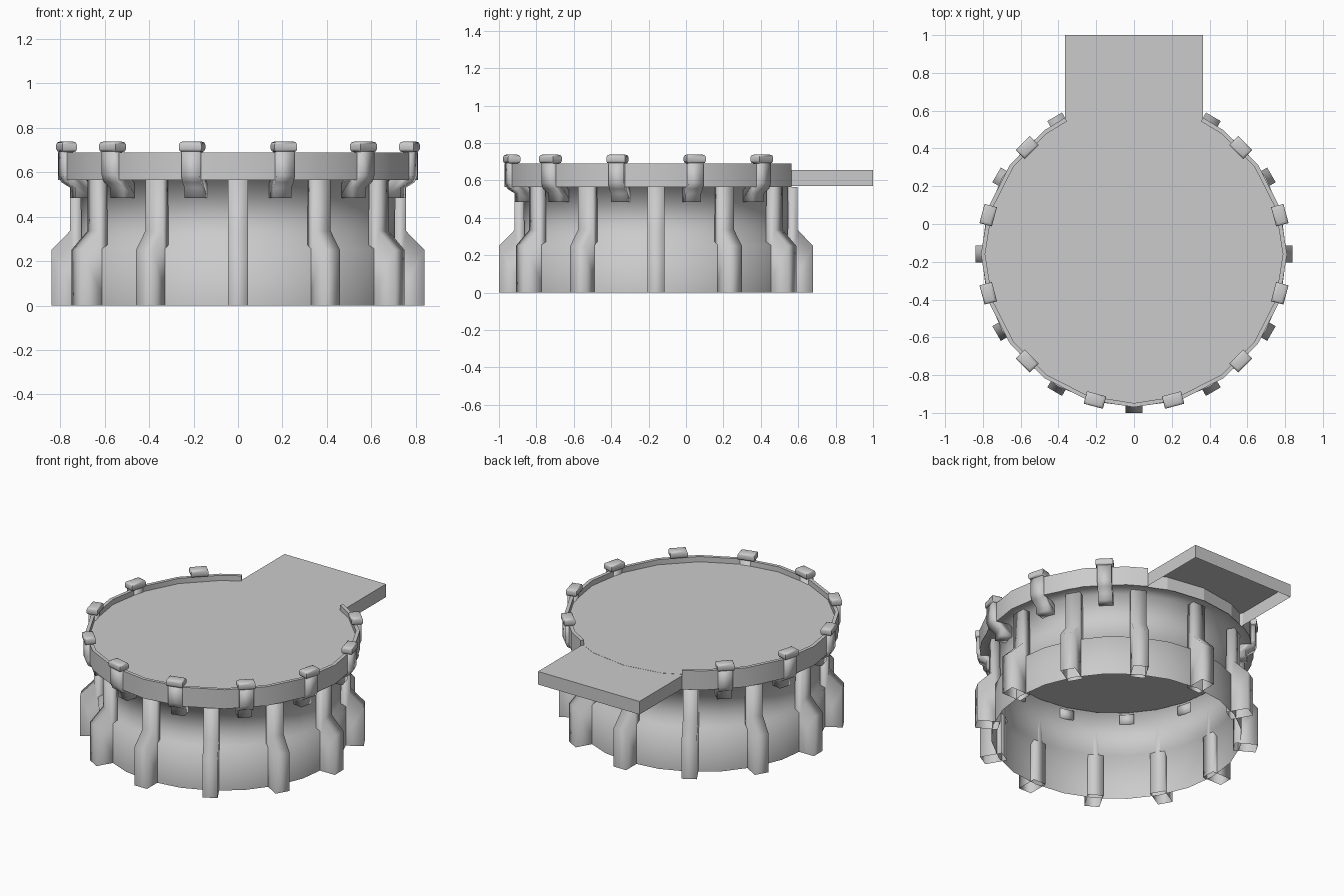
import bpy, bmesh, math
from mathutils import Matrix, Vector

cube = bpy.data.objects.get("Cube")
if cube:
    bpy.data.objects.remove(cube)

CENTRE = Vector((0, -0.16, 0))
HALF_DECK = 0.365          # half width of the landing platform

grey = bpy.data.materials.new("plain_grey")
grey.use_nodes = True
grey.diffuse_color = (0.6, 0.6, 0.6, 1)
grey.node_tree.nodes["Principled BSDF"].inputs["Base Color"].default_value = (0.6, 0.6, 0.6, 1)


def finish(name, bm, smooth=None, location=CENTRE):
    """Turn a bmesh into a named object, optionally smooth below an angle."""
    bmesh.ops.recalc_face_normals(bm, faces=bm.faces)
    mesh = bpy.data.meshes.new(name)
    bm.to_mesh(mesh)
    bm.free()
    mesh.materials.append(grey)
    obj = bpy.data.objects.new(name, mesh)
    obj.location = location
    bpy.context.collection.objects.link(obj)
    if smooth:
        bpy.ops.object.select_all(action="DESELECT")
        obj.select_set(True)
        bpy.context.view_layer.objects.active = obj
        bpy.ops.object.shade_smooth_by_angle(angle=math.radians(smooth))
    return obj


def sweep(profile, angles, solid_arc):
    """Sweep a (radius, height) profile: a capped solid arc, or a full-turn sheet."""
    bm = bmesh.new()
    rings = [[bm.verts.new((r * math.cos(a), r * math.sin(a), z)) for r, z in profile]
             for a in angles]
    n = len(profile)
    pairs = list(zip(rings, rings[1:]))
    if solid_arc:
        bm.faces.new(rings[0])
        bm.faces.new(rings[-1])
    else:
        pairs.append((rings[-1], rings[0]))
    for a, b in pairs:
        for i in range(n if solid_arc else n - 1):
            j = (i + 1) % n
            bm.faces.new((a[i], b[i], b[j], a[j]))
    return bm


def slab(profile, width):
    """Extrude a (radius, height) outline sideways, centred on the radial axis."""
    bm = bmesh.new()
    face = bm.faces.new([bm.verts.new((r, -width / 2, z)) for r, z in profile])
    out = bmesh.ops.extrude_face_region(bm, geom=[face])
    verts = [g for g in out["geom"] if isinstance(g, bmesh.types.BMVert)]
    bmesh.ops.translate(bm, verts=verts, vec=(0, width, 0))
    bmesh.ops.recalc_face_normals(bm, faces=bm.faces)
    return bm


def open_bottom(bm):
    """Remove the lowest face."""
    lowest = min(bm.faces, key=lambda f: f.calc_center_median().z)
    bmesh.ops.delete(bm, geom=[lowest], context="FACES_ONLY")


def ring_of(obj, name, angles):
    """Turn the object to the first angle and place linked copies at the rest."""
    obj.rotation_euler.z = angles[0]
    for i, angle in enumerate(angles[1:]):
        copy = bpy.data.objects.new(f"{name}_{i + 2}", obj.data)
        copy.location = CENTRE
        copy.rotation_euler.z = angle
        bpy.context.collection.objects.link(copy)


SIDE = math.radians(18)
STEP = math.radians(30)

# Open drum wall with a ledge at the waist and a flange under the deck
wall = [(0.74, 0), (0.74, 0.255), (0.706, 0.275), (0.706, 0.565), (0.808, 0.565)]
fine_turn = [i * STEP / 2 for i in range(24)]
finish("drum_wall", sweep(wall, fine_turn, False), 180)

# Round deck
bm = bmesh.new()
bmesh.ops.create_cone(bm, cap_ends=True, segments=20, radius1=0.80, radius2=0.80, depth=0.086,
                      matrix=Matrix.Translation((0, 0, 0.613)))
finish("round_deck", bm)

# Raised rim, left open where the platform joins
gap = math.asin(HALF_DECK / 0.81)
start, end = math.pi / 2 + gap, 2.5 * math.pi - gap
arc = [start] + [i * SIDE for i in range(40) if start + 0.02 < i * SIDE < end - 0.02] + [end]
rim = [(0.81, 0.566), (0.81, 0.69), (0.788, 0.69), (0.788, 0.566)]
finish("rim", sweep(rim, arc, True), 30)

# Landing platform, open underneath
bm = bmesh.new()
size = Matrix.Diagonal((2 * HALF_DECK, 0.47, 0.085, 1))
bmesh.ops.create_cube(bm, size=1, matrix=Matrix.Translation((0, 0.765, 0.6125)) @ size)
open_bottom(bm)
finish("platform", bm, location=(0, 0, 0))

# Twelve cranked pillars around the drum, hollow at the foot
pillar = [(0.84, 0), (0.84, 0.25), (0.757, 0.335), (0.757, 0.565),
          (0.708, 0.565), (0.704, 0.34), (0.704, 0)]
bm = slab(pillar, 0.09)
open_bottom(bm)
ring_of(finish("pillar_1", bm, 180), "pillar", [i * STEP for i in range(12)])

# Ten clips between the pillars: a cranked arm and a rounded cap
clip_angles = [(i + 0.5) * STEP for i in range(12) if i not in (2, 3)]
arm = [(0.825, 0.70), (0.825, 0.585), (0.812, 0.555), (0.77, 0.53), (0.77, 0.485),
       (0.685, 0.485), (0.685, 0.54), (0.72, 0.565), (0.78, 0.59), (0.78, 0.70)]
ring_of(finish("clip_arm_1", slab(arm, 0.085), 180), "clip_arm", clip_angles)

cap = [(0.833, 0.69), (0.833, 0.738), (0.765, 0.738), (0.765, 0.69)]
bm = slab(cap, 0.105)
level = [e for e in bm.edges if abs(e.verts[0].co.z - e.verts[1].co.z) < 0.001]
bmesh.ops.bevel(bm, geom=level, offset=0.014, segments=2, profile=0.5, affect="EDGES")
ring_of(finish("clip_cap_1", bm, 50), "clip_cap", clip_angles)
